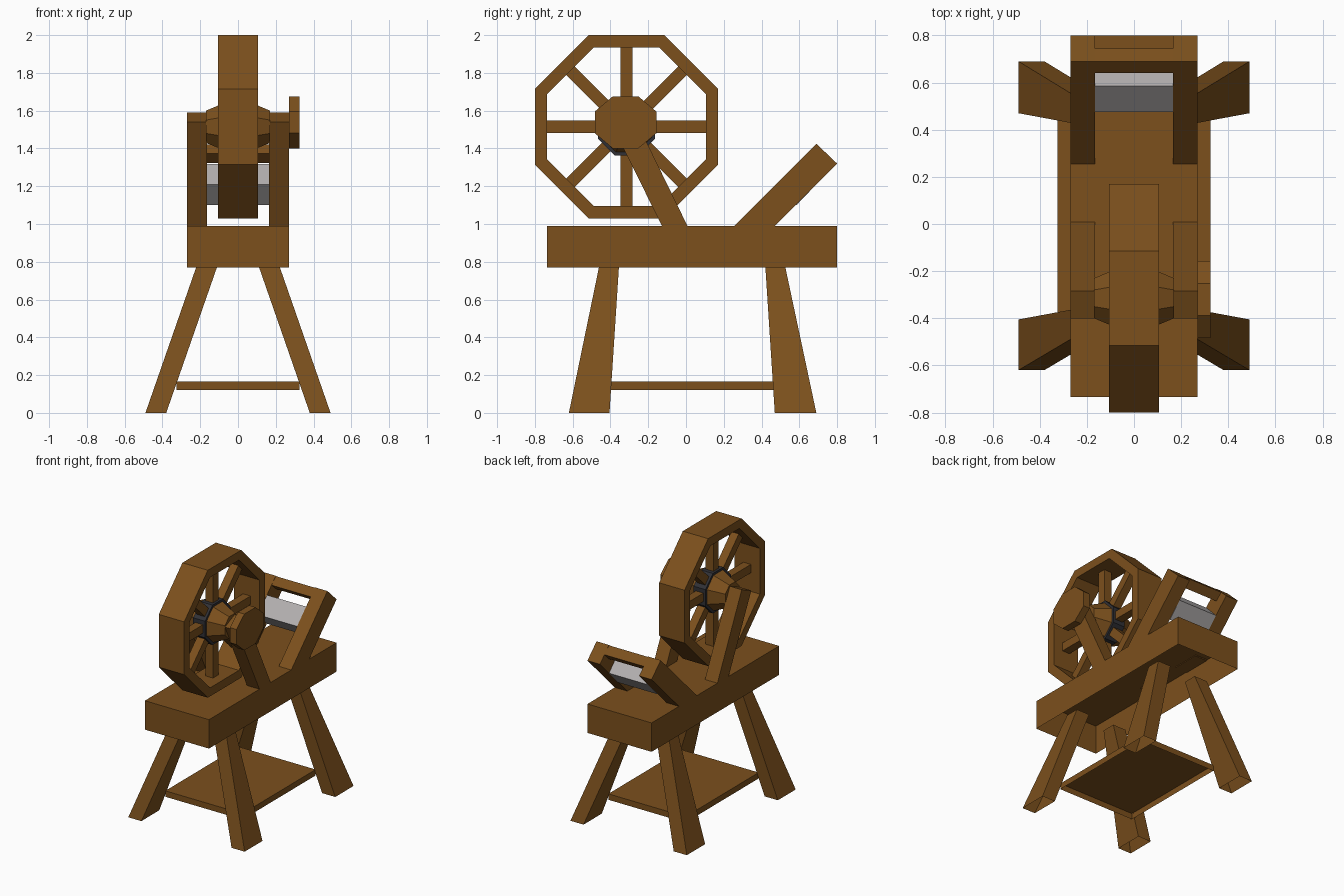
import bpy, bmesh, math
from mathutils import Vector

if "Cube" in bpy.data.objects:
    bpy.data.objects.remove(bpy.data.objects["Cube"])


def material(name, rgb):
    m = bpy.data.materials.new(name)
    m.diffuse_color = (*rgb, 1)
    m.use_nodes = True
    m.node_tree.nodes["Principled BSDF"].inputs["Base Color"].default_value = m.diffuse_color
    return m


wood = material("wood", (0.2, 0.08, 0.012))
pale_metal = material("pale_metal", (0.45, 0.43, 0.43))
dark_metal = material("dark_metal", (0.03, 0.03, 0.036))


def loft(name, loops, mat, start=True, end=True, closed=False):
    """Skin a chain of equal-length point loops, with optional end caps."""
    bm = bmesh.new()
    rings = [[bm.verts.new(p) for p in loop] for loop in loops]
    n = len(rings[0])
    pairs = list(zip(rings, rings[1:]))
    if closed:
        pairs.append((rings[-1], rings[0]))
    for a, b in pairs:
        for i in range(n):
            j = (i + 1) % n
            bm.faces.new((a[i], a[j], b[j], b[i]))
    if start and not closed:
        bm.faces.new(rings[0][::-1])
    if end and not closed:
        bm.faces.new(rings[-1])
    bmesh.ops.recalc_face_normals(bm, faces=bm.faces)
    me = bpy.data.meshes.new(name)
    bm.to_mesh(me)
    bm.free()
    me.materials.append(mat)
    ob = bpy.data.objects.new(name, me)
    bpy.context.collection.objects.link(ob)
    return ob


def rect(x0, x1, y0, y1, z):
    return [(x0, y0, z), (x1, y0, z), (x1, y1, z), (x0, y1, z)]


def prism(name, profile, x0, x1, mat=wood):
    """Extrude a side (y, z) profile along x."""
    return loft(name, [[(x, y, z) for y, z in profile] for x in (x0, x1)], mat)


CY, CZ = -0.315, 1.515


def octagon(x, ry, rz=None, cy=CY, cz=CZ):
    """Flat-topped octagon around the wheel axis; ry and rz are half sizes."""
    rz = rz or ry
    k = 1 / math.cos(math.pi / 8)
    angles = [(i + 0.5) * math.pi / 4 for i in range(8)]
    return [(x, cy + ry * k * math.cos(a), cz + rz * k * math.sin(a)) for a in angles]


# Bench and lower shelf, open underneath
loft("bench", [rect(-0.27, 0.27, -0.735, 0.80, z) for z in (0.77, 0.99)], wood, start=False)
loft("shelf", [rect(-0.325, 0.325, -0.41, 0.47, z) for z in (0.12, 0.165)], wood, start=False)

# Splayed tapered legs, open at the ends
for side, s in (("left", -1), ("right", 1)):
    for end, foot, top in (("front", (-0.62, -0.405), (-0.46, -0.355)),
                           ("back", (0.47, 0.69), (0.42, 0.525))):
        loft(f"{end}_{side}_leg",
             [rect(s * 0.38, s * 0.49, *foot, 0), rect(s * 0.11, s * 0.22, *top, 0.775)],
             wood, start=False, end=False)

# Wheel supports and slanted rear arms
post = [(-0.285, 1.59), (-0.40, 1.54), (-0.125, 0.985), (0.01, 0.985)]
arm = [(0.25, 0.985), (0.69, 1.425), (0.80, 1.32), (0.465, 0.985)]
for side, s in (("left", -1), ("right", 1)):
    prism(f"{side}_wheel_post", post, s * 0.165, s * 0.27)
    prism(f"{side}_rear_arm", arm, s * 0.165, s * 0.27)

# Thread block and crossbar between the arms
prism("thread_block", [(0.475, 1.21), (0.585, 1.318), (0.69, 1.21), (0.585, 1.10)],
      -0.165, 0.165, pale_metal)
prism("crossbar", [(0.64, 1.372), (0.69, 1.422), (0.745, 1.372), (0.695, 1.322)],
      -0.165, 0.165)

# Wheel rim
W = 0.107
loft("wheel_rim", [octagon(-W, 0.485), octagon(W, 0.485), octagon(W, 0.42), octagon(-W, 0.42)],
     wood, closed=True)

# Eight spokes
for i in range(8):
    a = i * math.pi / 4
    d = Vector((0, math.cos(a), math.sin(a)))
    t = Vector((0, -math.sin(a), math.cos(a))) * 0.032
    w = Vector((0.032, 0, 0))
    c = Vector((0, CY, CZ))
    loft(f"spoke_{i + 1}",
         [[c + d * r + u for u in (t + w, t - w, -t - w, -t + w)] for r in (0.1, 0.43)], wood)

# Double-tapered hub with a metal band
loft("hub", [octagon(x, r) for x, r in ((-0.17, 0.085), (-0.05, 0.135), (0.05, 0.135), (0.17, 0.085))],
     wood)
loft("hub_band", [octagon(x, 0.152) for x in (-0.05, 0.05)], dark_metal)

# Hand disc on the right
loft("hand_disc", [octagon(x, 0.163, 0.138, -0.32, 1.538) for x in (0.27, 0.325)], wood)
